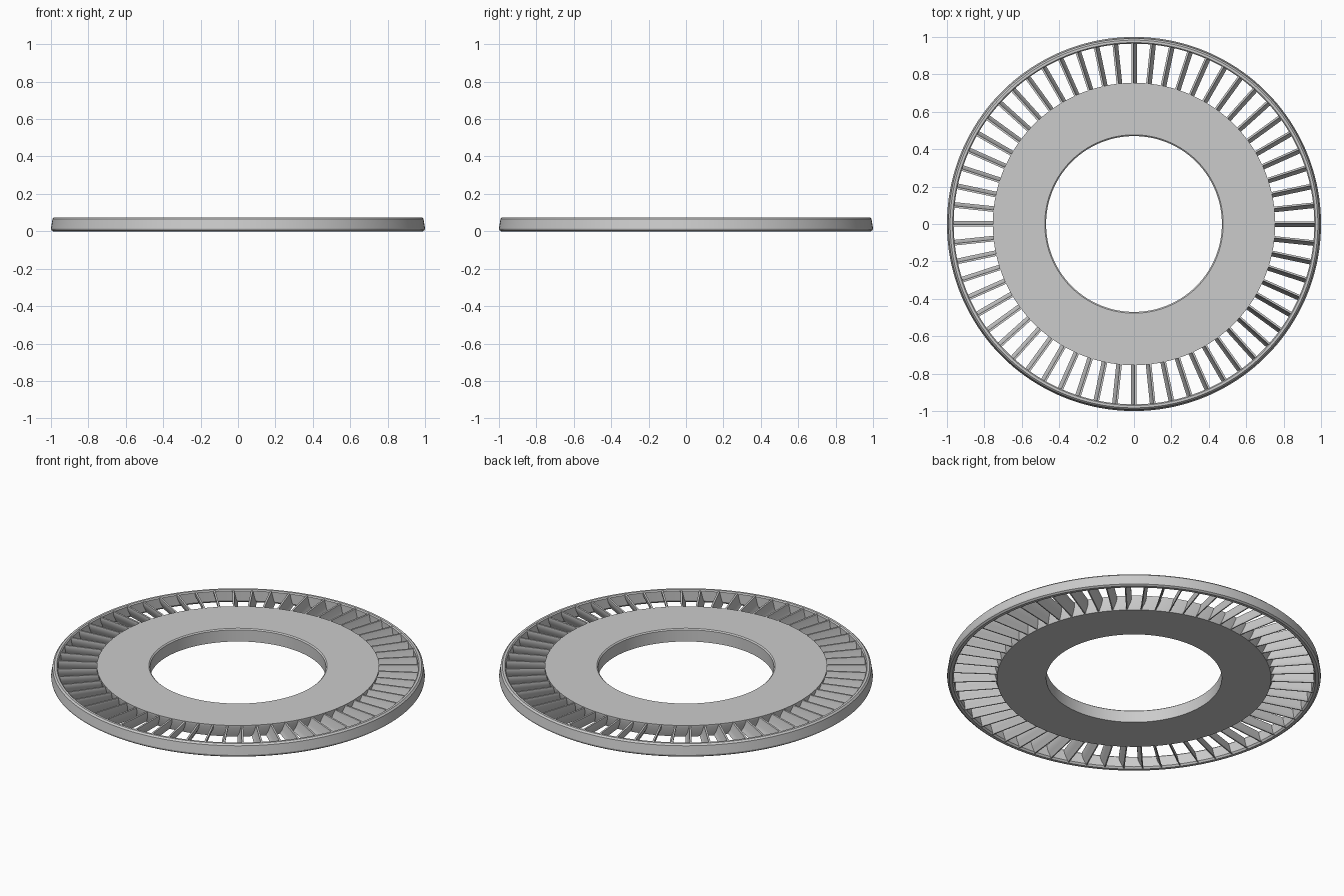
import bpy, bmesh, math
from mathutils import Matrix, Vector

cube = bpy.data.objects.get("Cube")
if cube:
    bpy.data.objects.remove(cube, do_unlink=True)

HEIGHT = 0.075
BLADES = 60
SEGMENTS = 180

grey = bpy.data.materials.new("light_grey")
grey.use_nodes = True
grey.diffuse_color = (0.6, 0.6, 0.6, 1)
grey.node_tree.nodes["Principled BSDF"].inputs["Base Color"].default_value = (0.6, 0.6, 0.6, 1)


def finish(name, bm, angle=30):
    bmesh.ops.recalc_face_normals(bm, faces=bm.faces)
    mesh = bpy.data.meshes.new(name)
    bm.to_mesh(mesh)
    bm.free()
    mesh.materials.append(grey)
    obj = bpy.data.objects.new(name, mesh)
    bpy.context.collection.objects.link(obj)
    bpy.ops.object.select_all(action='DESELECT')
    obj.select_set(True)
    bpy.context.view_layer.objects.active = obj
    bpy.ops.object.shade_smooth_by_angle(angle=math.radians(angle))
    return obj


def lathe(name, profile):
    """Revolve a closed (radius, z) outline about the z axis."""
    bm = bmesh.new()
    rings = []
    for i in range(SEGMENTS):
        a = math.tau * i / SEGMENTS
        rings.append([bm.verts.new((r * math.cos(a), r * math.sin(a), z)) for r, z in profile])
    n = len(profile)
    for i, ring in enumerate(rings):
        nxt = rings[(i + 1) % SEGMENTS]
        for j in range(n):
            k = (j + 1) % n
            bm.faces.new((ring[j], nxt[j], nxt[k], ring[k]))
    return finish(name, bm, 20)


# Flat hub plate with a bored centre and slightly tapered outer wall
lathe("hub_plate", [(0.47, 0), (0.733, 0), (0.755, HEIGHT - 0.012), (0.755, HEIGHT),
                    (0.477, HEIGHT), (0.47, HEIGHT - 0.006)])

# Thin outer rim with chamfered edges
lathe("outer_rim", [(0.972, 0), (0.988, 0), (0.998, 0.007), (1.0, 0.016), (0.992, 0.066),
                    (0.983, HEIGHT), (0.97, HEIGHT), (0.964, 0.069), (0.964, 0.01)])

# Curved vanes: upright at the top, sweeping clockwise towards the bottom
bm = bmesh.new()
STEPS = 8
outline = []
for side in (1, -1):
    for s in range(STEPS + 1):
        t = s / STEPS if side == 1 else 1 - s / STEPS
        z = HEIGHT - 0.003 - t * (HEIGHT - 0.006)
        y = 0.009 - 0.022 * t ** 1.6
        half = 0.003 + 0.003 * math.sin(math.pi * min(1, t + 0.25))
        outline.append((y + side * half, z))

for b in range(BLADES):
    turn = Matrix.Rotation(math.tau * b / BLADES, 3, 'Z')
    inner, outer = [[bm.verts.new(turn @ Vector((r, y, z))) for y, z in outline]
                    for r in (0.728, 0.97)]
    bm.faces.new(inner)
    bm.faces.new(outer)
    for j in range(len(outline)):
        k = (j + 1) % len(outline)
        bm.faces.new((inner[j], outer[j], outer[k], inner[k]))
finish("vanes", bm, 40)
